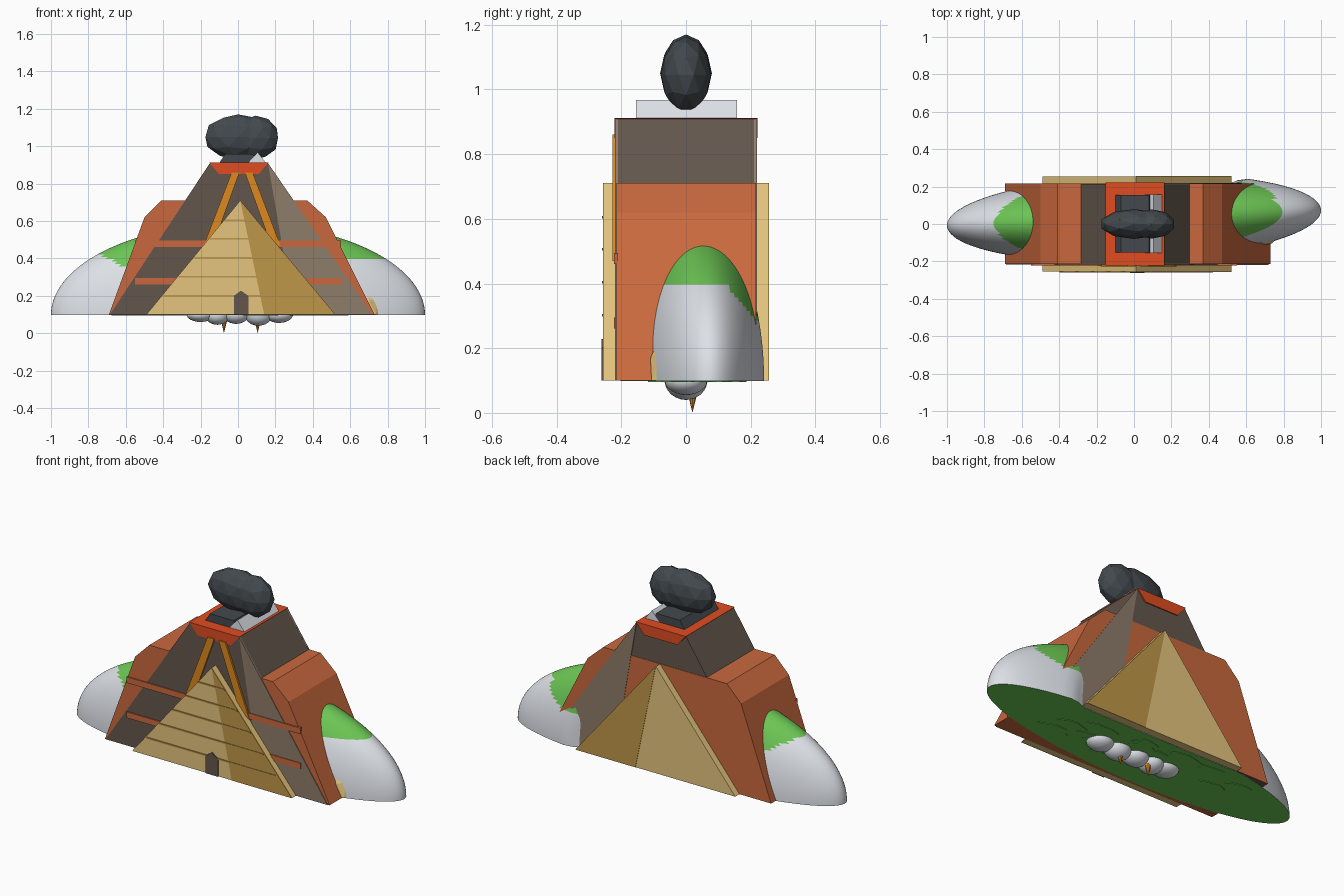
import bpy, bmesh, math, random
from mathutils import Vector

if "Cube" in bpy.data.objects:
    bpy.data.objects.remove(bpy.data.objects["Cube"])


def lin(h):
    out = []
    for i in (0, 2, 4):
        c = int(h[i:i + 2], 16) / 255
        out.append(c / 12.92 if c <= 0.04045 else ((c + 0.055) / 1.055) ** 2.4)
    return (*out, 1)


MATS = {}
for name, code in dict(rust="c9693e", sand="e5c57d", dark_sand="bf9748", dark_brown="63564c",
                       grey_brown="8f7d6b", green="6cc554", pale_grey="dfe3e9",
                       charcoal="43494e", lava_red="e04c20", orange="dc881e").items():
    MATS[name] = bpy.data.materials.new(name)
    MATS[name].diffuse_color = lin(code)


def finish(name, bm, *mats):
    bmesh.ops.recalc_face_normals(bm, faces=bm.faces)
    me = bpy.data.meshes.new(name)
    bm.to_mesh(me)
    bm.free()
    ob = bpy.data.objects.new(name, me)
    bpy.context.collection.objects.link(ob)
    for m in mats:
        me.materials.append(MATS[m])
    return ob


def prism(name, profile, y0, y1, mat):
    """Extrude an x-z outline along y."""
    bm = bmesh.new()
    f = bm.faces.new([bm.verts.new((x, y0, z)) for x, z in profile])
    ext = bmesh.ops.extrude_face_region(bm, geom=[f])
    for v in ext["geom"]:
        if isinstance(v, bmesh.types.BMVert):
            v.co.y = y1
    return finish(name, bm, mat)


def smooth(ob, angle=40):
    bpy.ops.object.select_all(action='DESELECT')
    ob.select_set(True)
    bpy.context.view_layer.objects.active = ob
    bpy.ops.object.shade_smooth_by_angle(angle=math.radians(angle))


def half_cut(bm, z):
    bmesh.ops.bisect_plane(bm, geom=bm.verts[:] + bm.edges[:] + bm.faces[:],
                           plane_co=(0, 0, z), plane_no=(0, 0, -1), clear_outer=True)
    bmesh.ops.holes_fill(bm, edges=[e for e in bm.edges if e.is_boundary])


def blob(name, centre, radii, mat, sub=3, flat=False, cut=None):
    bm = bmesh.new()
    bmesh.ops.create_icosphere(bm, subdivisions=sub, radius=1)
    for v in bm.verts:
        v.co = Vector(c + r * k for c, r, k in zip(centre, radii, v.co))
    if cut is not None:
        half_cut(bm, cut)
    ob = finish(name, bm, mat)
    if not flat:
        smooth(ob)
    return ob


# Rust-coloured broad cliff
prism("cliff", [(-.69, .1), (.73, .1), (.47, .62), (.37, .71), (-.41, .71), (-.50, .62)],
      -.215, .217, "rust")

# Dark steep mountain with a lighter facet on both faces
prism("mountain", [(-.685, .1), (.715, .1), (.16, .91), (-.15, .91)], -.217, .215, "dark_brown")
for side, (y0, y1) in {"front": (-.219, -.21), "back": (.21, .219)}.items():
    prism("mountain_facet_" + side, [(.30, .1), (.718, .1), (.16, .91)], y0, y1, "grey_brown")

# Sand pyramid with a darker right facet on both faces
prism("pyramid", [(-.49, .1), (.52, .1), (.012, .71)], -.255, .255, "sand")
for side, (y0, y1) in {"front": (-.257, -.25), "back": (.25, .257)}.items():
    prism("pyramid_facet_" + side, [(.14, .1), (.52, .1), (.012, .71)], y0, y1, "dark_sand")

# Stone courses across the pyramid front
for z in (.2, .302, .404, .506, .605):
    t = (.71 - z) / .61
    xa, xb = .012 - .49 * t, .012 + .49 * t
    prism("pyramid_course", [(xa, z - .004), (xb, z - .004), (xb, z + .004), (xa, z + .004)],
          -.26, -.253, "dark_sand")

# Doorway
prism("doorway", [(-.022, .1), (.055, .1), (.055, .2), (.016, .228), (-.022, .2)],
      -.261, -.253, "dark_brown")

# Rust ledges on the mountain front
for z in (.478, .278):
    prism("ledge", [(-.55, z - .017), (.55, z - .017), (.55, z + .017), (-.55, z + .017)],
          -.223, -.21, "rust")

# Crater rim and slanted lava streams
prism("crater_rim", [(-.10, .85), (.11, .85), (.163, .912), (-.153, .912)],
      -.221, .221, "lava_red")
for s in (-1, 1):
    c = .022
    prism("lava_stream", [(c + s * .014, .86), (c + s * .056, .86),
                          (c + s * .205, .47), (c + s * .155, .47)],
          -.227, -.21, "orange")

# Crater blocks
prism("crater_block", [(-.10, .91), (.10, .91), (.08, .957), (-.07, .957)], -.153, .155, "charcoal")
prism("crater_wedge", [(.055, .91), (.15, .91), (.105, .968)], -.155, .157, "pale_grey")

# Faceted smoke cloud
blob("smoke_cloud", (.0, 0, 1.05), (.183, .08, .12), "charcoal", 2, True)
blob("smoke_puff", (.095, 0, 1.045), (.125, .078, .118), "charcoal", 2, True)

# Long hill: pale slopes with green shoulders, kept inside the cliff's back wall
bm = bmesh.new()
bmesh.ops.create_uvsphere(bm, u_segments=96, v_segments=96, radius=1)
half_cut(bm, 0)
for v in bm.verts:
    x, y, z = v.co
    y = .232 * y + .033 + .04 * x
    limit = .21 + .035 * min(1, max(0, (x - .5) / .08))
    v.co = (x, min(y, limit), .098 + .49 * z)
for f in bm.faces:
    x, y, z = f.calc_center_median()
    if x < 0:
        edge = .33 + .45 * (-x - .54)
    else:
        edge = .39 - 1.2 * max(0, y - .13)
    f.material_index = int(z > edge)
smooth(finish("hill", bm, "pale_grey", "green"))

# Mossy patches on the underside
random.seed(4)
for i in range(14):
    a, r = random.uniform(0, math.tau), math.sqrt(random.uniform(.05, .65))
    cx, cy = .9 * r * math.cos(a), .033 + .2 * r * math.sin(a)
    bm = bmesh.new()
    ring = [bm.verts.new((cx + random.uniform(.05, .12) * math.cos(k * math.tau / 9),
                          cy + random.uniform(.02, .04) * math.sin(k * math.tau / 9), .095))
            for k in range(9)]
    f = bm.faces.new(ring)
    top = bmesh.ops.extrude_face_region(bm, geom=[f])
    bmesh.ops.translate(bm, vec=(0, 0, .005),
                        verts=[g for g in top["geom"] if isinstance(g, bmesh.types.BMVert)])
    finish("moss_patch", bm, "green")

# Sand mound at the hill's foot
blob("sand_mound", (.67, -.03, .1), (.115, .092, .165), "sand", 2, True, .1)

# Hanging cloud puffs under the base
for x, z, rx, rz in ((-.2, .1, .075, .04), (-.11, .095, .065, .05), (-.01, .1, .07, .05),
                     (.11, .1, .075, .06), (.22, .1, .075, .045)):
    blob("under_cloud", (x, 0, z), (rx, .066, rz), "pale_grey", 3)

# Pointed drips
for x in (-.075, .105):
    bm = bmesh.new()
    bmesh.ops.create_cone(bm, cap_ends=True, segments=8, radius1=0, radius2=.017, depth=.07)
    bmesh.ops.translate(bm, verts=bm.verts, vec=(x, .02, .035))
    finish("drip", bm, "orange")

for m in bpy.data.materials:
    if m.users and not m.is_grease_pencil:
        m.use_nodes = True
        m.node_tree.nodes["Principled BSDF"].inputs["Base Color"].default_value = m.diffuse_color
